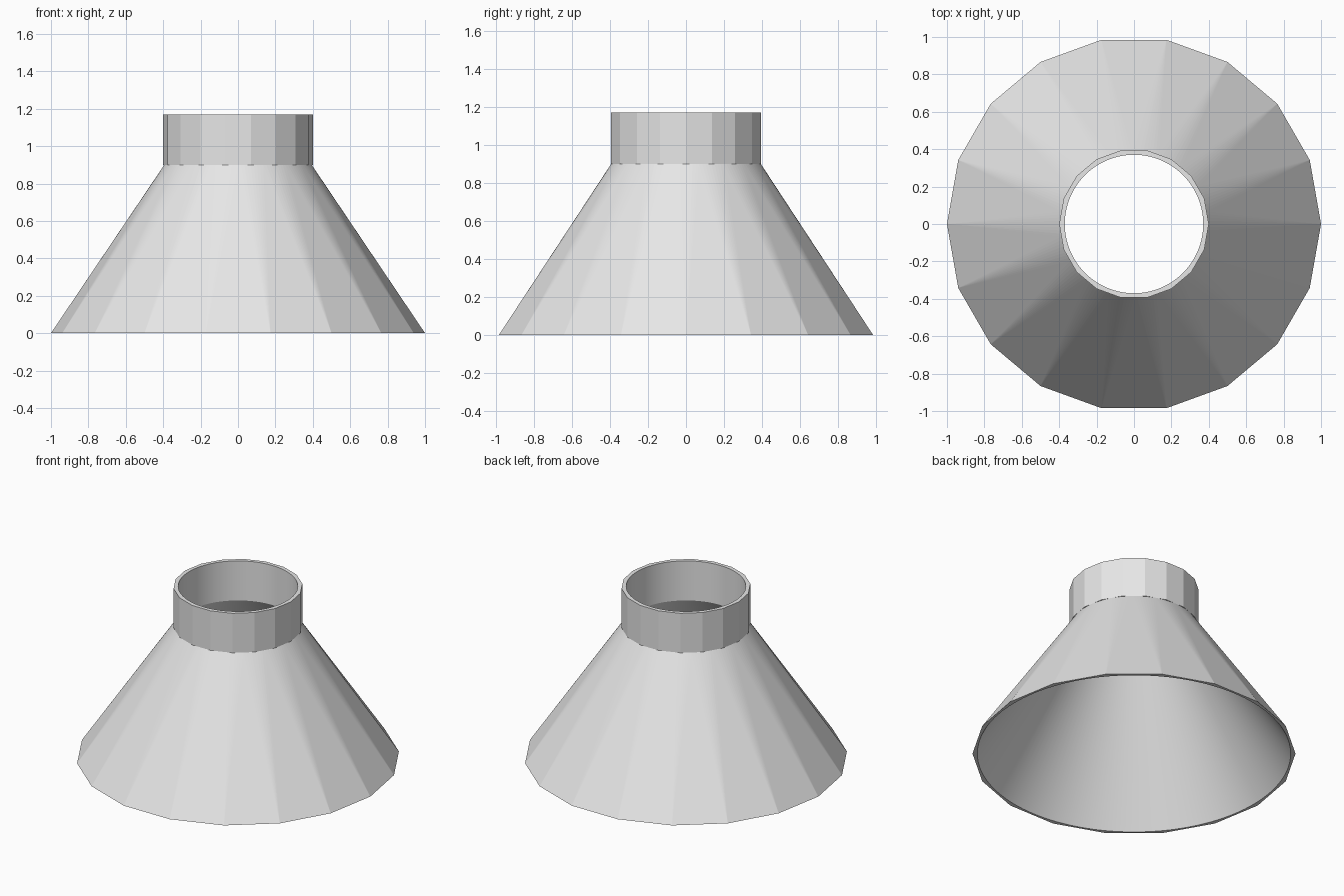
import bpy, bmesh
from math import sin, cos, tau

cube = bpy.data.objects.get("Cube")
if cube:
    bpy.data.objects.remove(cube, do_unlink=True)

SIDES = 18            # flat outer facets
STEPS = 8             # round segments per facet
ROUND = SIDES * STEPS
BASE_R, COLLAR_R, BORE_R = 1.0, 0.40, 0.37
NECK_Z, TOP_Z = 0.90, 1.17
NECK_R = COLLAR_R * cos(tau / (2 * SIDES))   # circle touching the collar flats

grey = bpy.data.materials.new("plain grey")
grey.use_nodes = True
grey.diffuse_color = (0.8, 0.8, 0.8, 1)
grey.node_tree.nodes["Principled BSDF"].inputs["Base Color"].default_value = grey.diffuse_color


def ring(bm, count, radius, z):
    return [bm.verts.new((radius * cos(tau * i / count), radius * sin(tau * i / count), z))
            for i in range(count)]


def wall(bm, low, high, smooth):
    """Quads between two rings of equal count."""
    n = len(low)
    for i in range(n):
        j = (i + 1) % n
        bm.faces.new((low[i], low[j], high[j], high[i])).smooth = smooth


def blend(bm, corners, circle):
    """Polygon to circle: a fan at each corner, one flat triangle per side."""
    half = STEPS // 2
    for i, corner in enumerate(corners):
        for k in range(i * STEPS - half, i * STEPS + half):
            bm.faces.new((corner, circle[(k + 1) % ROUND], circle[k % ROUND]))
        bm.faces.new((corner, corners[(i + 1) % SIDES], circle[(i * STEPS + half) % ROUND]))


def finish(bm, name):
    bmesh.ops.recalc_face_normals(bm, faces=bm.faces[:])
    mesh = bpy.data.meshes.new(name)
    bm.to_mesh(mesh)
    bm.free()
    mesh.materials.append(grey)
    bpy.context.collection.objects.link(bpy.data.objects.new(name, mesh))


# Skirt: faceted foot blending to a round neck, with a smooth conical inside
bm = bmesh.new()
foot = ring(bm, SIDES, BASE_R, 0)
foot_inner = ring(bm, ROUND, BASE_R - 0.03, 0)
neck = ring(bm, ROUND, NECK_R, NECK_Z)
neck_inner = ring(bm, ROUND, BORE_R, NECK_Z)
blend(bm, foot, neck)
blend(bm, foot, foot_inner)
wall(bm, foot_inner, neck_inner, True)
finish(bm, "cone_skirt")

# Collar: faceted outside, round bore, flat rim and a tiny lip over the neck
bm = bmesh.new()
low = ring(bm, SIDES, COLLAR_R, NECK_Z)
high = ring(bm, SIDES, COLLAR_R, TOP_Z)
lip = ring(bm, ROUND, NECK_R, NECK_Z)
bore_low = ring(bm, ROUND, BORE_R, NECK_Z)
bore_high = ring(bm, ROUND, BORE_R, TOP_Z)
wall(bm, low, high, False)
blend(bm, low, lip)
blend(bm, high, bore_high)
wall(bm, bore_low, bore_high, True)
finish(bm, "collar")
